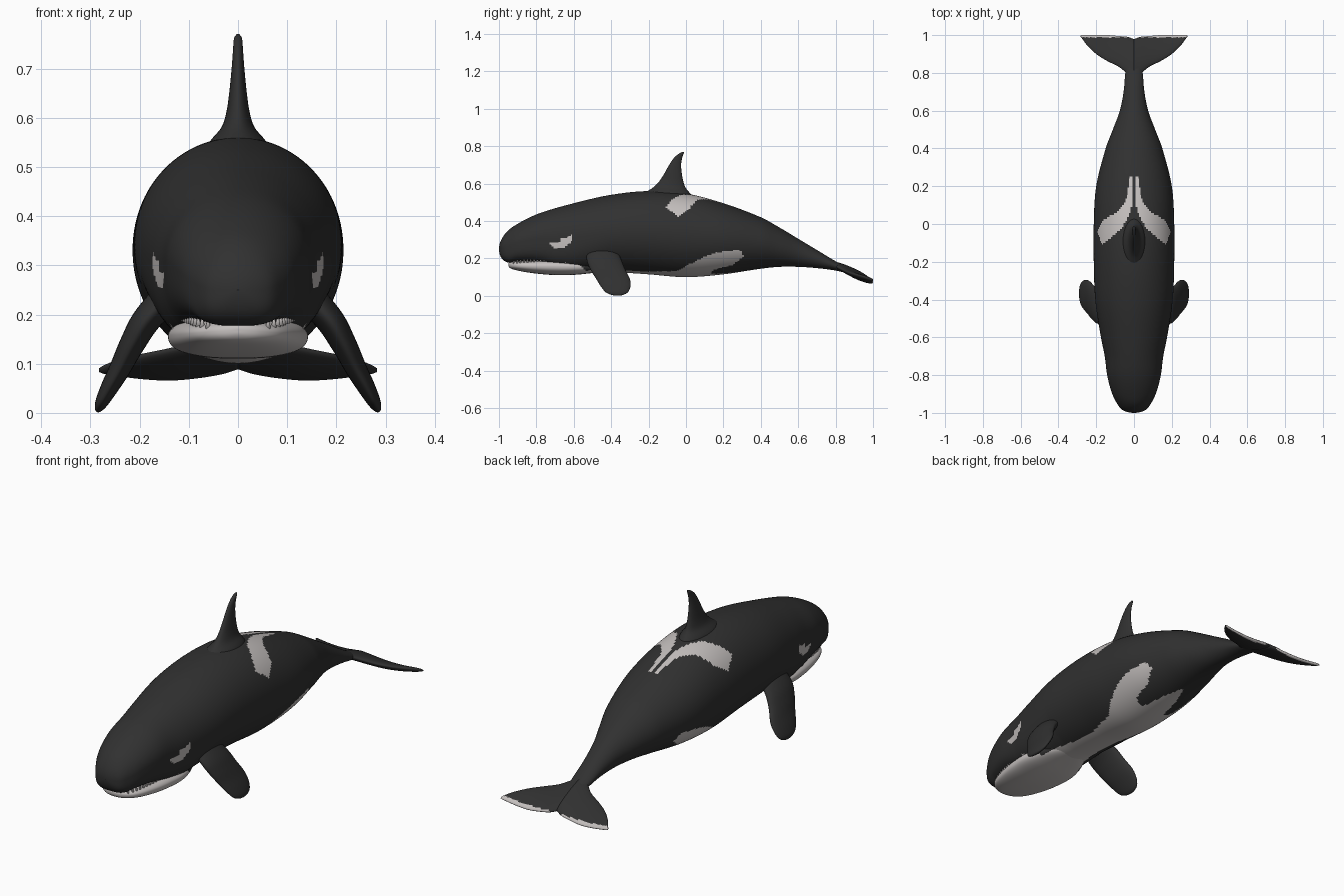
import bpy, bmesh, math
from mathutils import Vector

cube = bpy.data.objects.get("Cube")
if cube:
    bpy.data.objects.remove(cube, do_unlink=True)


def make_material(name, color):
    mat = bpy.data.materials.new(name)
    mat.use_nodes = True
    mat.diffuse_color = color
    mat.node_tree.nodes["Principled BSDF"].inputs["Base Color"].default_value = color
    return mat


BLACK = make_material("charcoal skin", (0.03, 0.03, 0.03, 1))
WHITE = make_material("pale skin", (0.55, 0.52, 0.51, 1))


def sample(rows, key):
    """Smooth curve through rows whose first column is the key."""
    last = len(rows) - 1
    i = 0
    while i < last - 1 and key > rows[i + 1][0]:
        i += 1

    def slope(j, c):
        a, b = rows[max(j - 1, 0)], rows[min(j + 1, last)]
        return (b[c] - a[c]) / (b[0] - a[0])

    p, q = rows[i], rows[i + 1]
    span = q[0] - p[0]
    t = min(max((key - p[0]) / span, 0), 1)
    ease = t * t * (3 - 2 * t)
    return [p[c] + (q[c] - p[c]) * ease
            + span * (slope(i, c) * t * (1 - t) ** 2 - slope(i + 1, c) * t * t * (1 - t))
            for c in range(1, len(p))]


def inside(polygon, a, b):
    hit = False
    for (a1, b1), (a2, b2) in zip(polygon, polygon[1:] + polygon[:1]):
        if (b1 > b) != (b2 > b) and a < a1 + (a2 - a1) * (b - b1) / (b2 - b1):
            hit = not hit
    return hit


def finish(name, bm, is_pale):
    """Colour the faces by rule and make a smooth object."""
    bmesh.ops.recalc_face_normals(bm, faces=bm.faces)
    for face in bm.faces:
        face.smooth = True
        face.material_index = int(is_pale(face.calc_center_median(), face.normal))
    mesh = bpy.data.meshes.new(name)
    bm.to_mesh(mesh)
    bm.free()
    mesh.materials.append(BLACK)
    mesh.materials.append(WHITE)
    obj = bpy.data.objects.new(name, mesh)
    bpy.context.collection.objects.link(obj)
    return obj


def loft(name, rings, is_pale):
    bm = bmesh.new()
    loops = [[bm.verts.new(p) for p in ring] for ring in rings]
    n = len(loops[0])
    for a, b in zip(loops, loops[1:]):
        for i in range(n):
            j = (i + 1) % n
            bm.faces.new((a[i], a[j], b[j], b[i]))
    bm.faces.new(loops[0])
    bm.faces.new(loops[-1])
    return finish(name, bm, is_pale)


def hull_rings(rows, count, segments, lower_power):
    """Rings along y from rows of y, top, bottom and half width."""
    start, length = rows[0][0], rows[-1][0] - rows[0][0]
    keyed = [(math.sqrt((r[0] - start) / length), *r[1:]) for r in rows]
    rings = []
    for k in range(count + 1):
        u = k / count
        y = start + length * u * u
        top, bottom, width = sample(keyed, u)
        ring = []
        for s in range(segments):
            c, d = (f(math.tau * s / segments) for f in (math.cos, math.sin))
            power = lower_power(y) if d < 0 else 1
            x = math.copysign(abs(c) ** power, c) * width
            z = math.copysign(abs(d) ** power, d) * (top - bottom) / 2
            ring.append((x, y, (top + bottom) / 2 + z))
        rings.append(ring)
    return rings


def fin_rings(rows, normal, side=1, count=40, segments=40):
    """Rings from rows of key, x, z lead, z trail, y lead, y trail, half thickness."""
    rings = []
    for k in range(count + 1):
        key = rows[0][0] + (rows[-1][0] - rows[0][0]) * k / count
        x, zl, zt, yl, yt, thick = sample(rows, key)
        lead, trail = Vector((x, yl, zl)), Vector((x, yt, zt))
        ring = []
        for s in range(segments):
            a = math.tau * s / segments
            p = lead.lerp(trail, (1 - math.cos(a)) / 2) + Vector(normal) * thick * math.sin(a)
            ring.append((p.x * side, p.y, p.z))
        rings.append(ring)
    return rings


def plain(center, normal):
    return False


# Body with eye patches, saddle, flank lobes and belly stripe
body_rows = [
    (-1, .25, .25, .001), (-.985, .305, .2, .06), (-.95, .35, .178, .09),
    (-.9, .385, .182, .115), (-.8, .435, .175, .142), (-.7, .468, .15, .155),
    (-.6, .495, .13, .175), (-.4, .54, .127, .205), (-.2, .56, .115, .213),
    (0, .547, .1, .213), (.2, .495, .115, .2), (.4, .42, .145, .15),
    (.5, .365, .155, .112), (.6, .305, .155, .075), (.7, .245, .148, .055),
    (.8, .185, .135, .046), (.9, .135, .11, .03)]
eye_patch = [(-.73, .28), (-.68, .295), (-.61, .325), (-.61, .29), (-.65, .26), (-.7, .25)]
saddle = [(.008, .25), (.026, .25), (.035, .14), (.08, .07), (.16, .02), (.195, -.04),
          (.17, -.11), (.12, -.07), (.06, -.02), (.03, .04), (.01, .1)]
flank = [(-.15, .1), (-.05, .135), (.03, .175), (.1, .21), (.2, .24), (.29, .245),
         (.31, .21), (.25, .165), (.15, .14), (.1, .09)]
belly = [(-.65, .14), (-.5, .1), (-.4, .08), (-.25, .07), (-.1, .1), (.05, .12),
         (.15, .06), (.25, .04), (.36, 0)]


def body_pale(c, n):
    x = abs(c.x)
    if n.z < 0 and c.z < .2 and -.65 < c.y < .36 and x < sample(belly, c.y)[0]:
        return True
    return (inside(eye_patch, c.y, c.z) or inside(flank, c.y, c.z)
            or (n.z > 0 and inside(saddle, x, c.y)))


def head_power(y):
    return .6 + .4 * min(max((y + .7) / .3, 0), 1)


loft("body", hull_rings(body_rows, 260, 144, head_power), body_pale)

# Lower jaw
jaw_rows = [
    (-.95, .17, .165, .001), (-.94, .183, .148, .045), (-.9, .19, .135, .088),
    (-.8, .2, .119, .122), (-.7, .205, .111, .138), (-.6, .2, .112, .14),
    (-.5, .19, .122, .11), (-.4, .18, .135, .05)]


def jaw_pale(c, n):
    on_belly = n.z < 0 and abs(c.x) < sample(belly, c.y)[0] and c.y > -.65
    return on_belly or c.y < -.53 - 1.2 * (c.z - .13)


loft("lower_jaw", hull_rings(jaw_rows, 90, 80, lambda y: .8), jaw_pale)

# Teeth along both sides of the mouth
bm = bmesh.new()
for side in (1, -1):
    for k in range(11):
        y = -.92 + .018 * k
        top, bottom, width = sample(jaw_rows, y)
        cone = bmesh.ops.create_cone(bm, cap_ends=True, segments=8, radius1=.006,
                                     radius2=.001, depth=.026)
        bmesh.ops.translate(bm, verts=cone["verts"], vec=(side * width * .84, y, top - .004))
finish("teeth", bm, lambda c, n: True)

# Dorsal fin, flaring into the back
dorsal_rows = [(z, 0, z, z, lead, trail, t) for z, lead, trail, t in (
    (.5, -.28, .06, .075), (.55, -.22, .02, .058), (.58, -.175, -.003, .034),
    (.61, -.145, -.014, .024), (.65, -.118, -.022, .018), (.7, -.09, -.026, .013),
    (.74, -.062, -.02, .01), (.762, -.035, -.012, .008), (.77, -.02, -.01, .003))]
loft("dorsal_fin", fin_rings(dorsal_rows, (1, 0, 0)), plain)

# Flippers and tail flukes, one of each per side
flipper_rows = [(k, x, z, z, lead, trail, t) for k, (x, z, lead, trail, t) in enumerate((
    (.13, .25, -.53, -.37, .035), (.185, .19, -.53, -.345, .03),
    (.215, .14, -.51, -.325, .026), (.24, .09, -.48, -.3, .022),
    (.262, .05, -.455, -.297, .018), (.278, .02, -.43, -.31, .013),
    (.285, .006, -.4, -.335, .007), (.287, .002, -.375, -.355, .002)))]


def fluke_z(x, y):
    return .165 - .4 * (y - .8) - .014 * math.sin(min(x / .28, 1) * math.pi)


fluke_rows = [(x, x, fluke_z(x, lead), fluke_z(x, trail), lead, trail, t)
              for x, lead, trail, t in (
    (0, .76, .978, .022), (.03, .79, .99, .021), (.08, .832, .995, .02),
    (.14, .862, 1, .018), (.2, .9, 1, .015), (.25, .948, 1, .011),
    (.275, .982, 1, .007), (.283, .992, .999, .003))]


def fluke_pale(c, n):
    return c.y > .988 and n.y > .2 and abs(c.x) > .03


for label, side in (("left", 1), ("right", -1)):
    loft(label + "_flipper", fin_rings(flipper_rows, (.87, 0, .47), side), plain)
    loft(label + "_fluke", fin_rings(fluke_rows, (0, 0, 1), side), fluke_pale)
